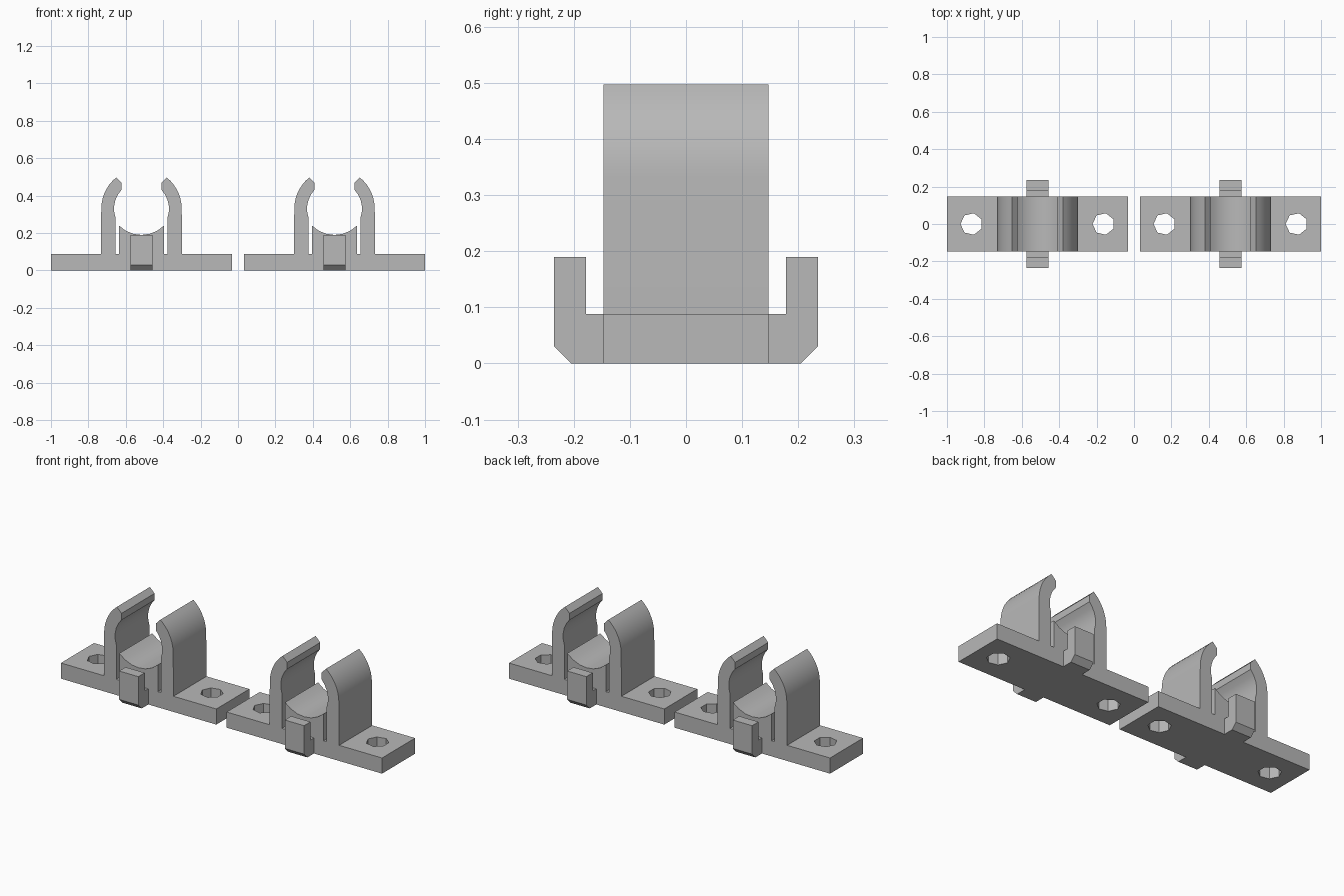
import bpy, bmesh
from math import sin, cos, pi, radians
from mathutils import Matrix, Vector

cube = bpy.data.objects.get("Cube")
if cube:
    bpy.data.objects.remove(cube)

grey = bpy.data.materials.new("plain grey")
grey.use_nodes = True
COLOUR = (0.48, 0.48, 0.48, 1)
grey.diffuse_color = COLOUR
grey.node_tree.nodes["Principled BSDF"].inputs["Base Color"].default_value = COLOUR

CLIP_X = 0.516       # distance of each clip from the middle
HALF_LEN = 0.484     # half length of the base plate
HALF_DEPTH = 0.147
PLATE_TOP = 0.088


def extrude(name, points, start, end):
    """Extrude an outline of 3D points from start to end offsets."""
    start, end = Vector(start), Vector(end)
    bm = bmesh.new()
    face = bm.faces.new([bm.verts.new(Vector(p) + start) for p in points])
    result = bmesh.ops.extrude_face_region(bm, geom=[face], use_keep_orig=True)
    verts = [g for g in result["geom"] if isinstance(g, bmesh.types.BMVert)]
    bmesh.ops.translate(bm, verts=verts, vec=end - start)
    bmesh.ops.recalc_face_normals(bm, faces=bm.faces)
    mesh = bpy.data.meshes.new(name)
    bm.to_mesh(mesh)
    bm.free()
    mesh.materials.append(grey)
    obj = bpy.data.objects.new(name, mesh)
    bpy.context.collection.objects.link(obj)
    return obj


def select(obj):
    bpy.ops.object.select_all(action='DESELECT')
    obj.select_set(True)
    bpy.context.view_layer.objects.active = obj


def arc(cz, r, a0, a1, steps):
    angles = [radians(a0 + (a1 - a0) * i / steps) for i in range(steps + 1)]
    return [(r * cos(a), cz + r * sin(a)) for a in angles]


# right half of the clip outline, from the cradle outwards to the plate end
half = arc(0.36, 0.17, -90, -45, 3)[1:]              # cradle for the tube
half += [(0.12, PLATE_TOP), (0.139, PLATE_TOP)]      # relief slot
half += arc(0.33, 0.147, -19, 43, 5)                 # inside of the arm
half += [(0.107, 0.468)]                             # slanted tip
half += arc(0.33, 0.215, 51, 0, 7)                   # outside of the arm
half += [(0.217, PLATE_TOP), (HALF_LEN, PLATE_TOP), (HALF_LEN, 0)]
outline = [(0, 0.19)] + half + [(-x, z) for x, z in reversed(half)]

body = extrude("left_clip_body", [(x, 0, z) for x, z in outline],
               (0, -HALF_DEPTH, 0), (0, HALF_DEPTH, 0))

# seven-sided screw holes through the plate
for hx in (-0.353, 0.353):
    ring = [(hx - 0.059 * cos(2 * pi * i / 7), 0.059 * sin(2 * pi * i / 7), 0)
            for i in range(7)]
    cutter = extrude("hole_cutter", ring, (0, 0, -0.1), (0, 0, 0.2))
    cutter.hide_render = True
    mod = body.modifiers.new("screw_hole", 'BOOLEAN')
    mod.operation = 'DIFFERENCE'
    mod.solver = 'EXACT'
    mod.object = cutter
    select(body)
    bpy.ops.object.modifier_apply(modifier=mod.name)
    bpy.data.objects.remove(cutter)

select(body)
bpy.ops.object.shade_smooth_by_angle(angle=radians(30))

# L-shaped hooks on the front and back of the cradle
hook = [(HALF_DEPTH, 0), (0.205, 0), (0.235, 0.03), (0.235, 0.19),
        (0.178, 0.19), (0.178, PLATE_TOP), (HALF_DEPTH, PLATE_TOP)]
parts = [body]
for side, s in (("front", -1), ("back", 1)):
    parts.append(extrude("left_clip_" + side + "_hook",
                         [(0, s * y, z) for y, z in hook],
                         (-0.06, 0, 0), (0.06, 0, 0)))

# place the left clip and its twin on the right
for part in parts:
    part.location.x = CLIP_X
    twin = part.copy()
    twin.name = part.name.replace("left", "right")
    twin.location.x = -CLIP_X
    bpy.context.collection.objects.link(twin)
